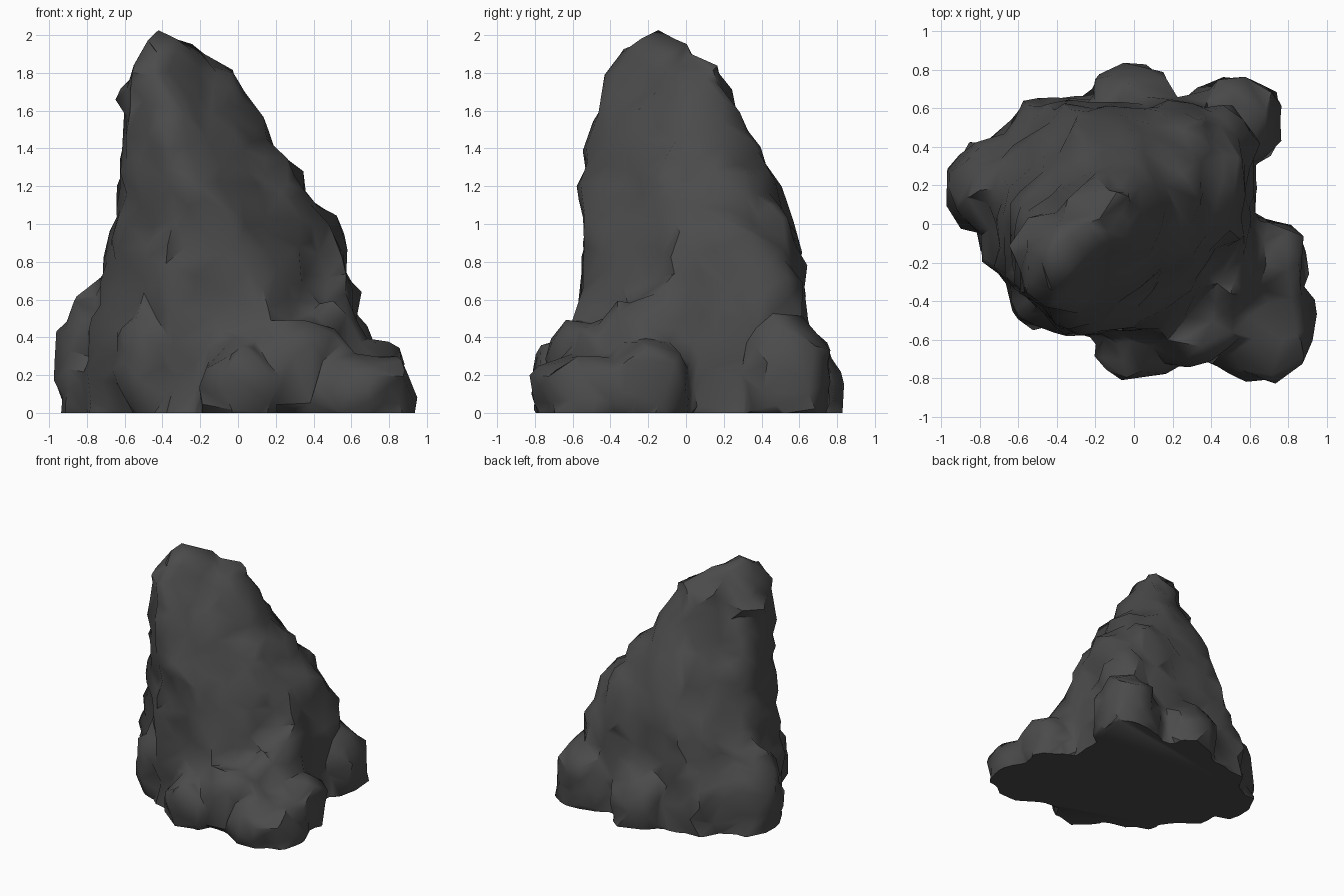
import bpy, bmesh, math, random
from mathutils import Vector, noise

random.seed(4)
cube = bpy.data.objects.get("Cube")
if cube:
    bpy.data.objects.remove(cube, do_unlink=True)

stone = bpy.data.materials.new("dark_stone")
stone.use_nodes = True
stone.diffuse_color = (0.07, 0.07, 0.07, 1)
stone.node_tree.nodes["Principled BSDF"].inputs["Base Color"].default_value = (0.07, 0.07, 0.07, 1)

bm = bmesh.new()


def octagon(z, reach):
    """Eight-sided slice, given how far it reaches every 45 degrees from +x."""
    ring = []
    turn = math.radians(45)
    for i in range(8):
        a, b = i * turn, (i + 1) * turn
        r, s = reach[i], reach[(i + 1) % 8]
        x = (r * math.sin(b) - s * math.sin(a)) / math.sin(turn)
        y = (s * math.cos(a) - r * math.cos(b)) / math.sin(turn)
        ring.append(bm.verts.new((x, y, z)))
    return ring


def spire(slices):
    """Loft the slices into a closed solid."""
    rings = [octagon(z, reach) for z, *reach in slices]
    for low, high in zip(rings, rings[1:]):
        for i in range(8):
            j = (i + 1) % 8
            bm.faces.new((low[i], low[j], high[j], high[i]))
    bm.faces.new(rings[0][::-1])
    bm.faces.new(rings[-1])


def boulder(x, y, z, rx, ry, rz):
    """Jittered, slightly boxy ball."""
    made = bmesh.ops.create_icosphere(bm, subdivisions=2, radius=1)
    for v in made["verts"]:
        p = v.co.normalized()
        p *= (p.x ** 4 + p.y ** 4 + p.z ** 4) ** -0.12 * random.uniform(0.9, 1.04)
        v.co = (x + p.x * rx, y + p.y * ry, z + p.z * rz)


# Leaning spire: height, then reach to left, back left, back and so on round
spire([(-0.1, 0.63, 0.75, 0.65, 0.82, 0.8, 0.65, 0.58, 0.6),
       (0.15, 0.63, 0.78, 0.65, 0.82, 0.8, 0.66, 0.58, 0.62),
       (0.4, 0.61, 0.76, 0.64, 0.78, 0.78, 0.66, 0.57, 0.57),
       (0.75, 0.58, 0.69, 0.61, 0.67, 0.7, 0.66, 0.54, 0.45),
       (1.0, 0.48, 0.62, 0.56, 0.58, 0.63, 0.65, 0.53, 0.38),
       (1.2, 0.35, 0.45, 0.46, 0.51, 0.62, 0.65, 0.55, 0.28),
       (1.4, 0.18, 0.29, 0.37, 0.43, 0.6, 0.64, 0.53, 0.2),
       (1.6, 0.1, 0.22, 0.3, 0.37, 0.57, 0.64, 0.46, 0.11),
       (1.8, -0.05, 0.1, 0.15, 0.32, 0.55, 0.62, 0.42, 0.03),
       (1.93, -0.21, -0.12, -0.01, 0.29, 0.51, 0.56, 0.33, -0.05),
       (2.0, -0.36, -0.31, -0.1, 0.25, 0.47, 0.5, 0.25, -0.12)])

# Boulders: front foot, back lobes, then lumps on the flanks
for b in [
    (0.65, -0.53, 0.08, 0.3, 0.29, 0.25), (0.02, -0.64, 0.12, 0.21, 0.2, 0.25),
    (0.32, -0.47, 0.2, 0.28, 0.28, 0.34), (0.66, -0.2, 0.12, 0.24, 0.24, 0.28),
    (0.45, -0.2, 0.32, 0.22, 0.28, 0.32), (-0.02, 0.6, 0.15, 0.26, 0.22, 0.28),
    (0.51, 0.52, 0.18, 0.27, 0.26, 0.32), (0.42, 0.4, 0.5, 0.22, 0.22, 0.38),
    (-0.74, 0.2, 0.18, 0.23, 0.24, 0.5), (-0.45, 0.46, 0.25, 0.22, 0.19, 0.3),
    (-0.46, -0.36, 0.25, 0.19, 0.19, 0.3), (-0.53, -0.1, 1.67, 0.1, 0.15, 0.09),
    (0.2, 0.18, 1.17, 0.17, 0.19, 0.17), (0.42, 0.22, 0.82, 0.18, 0.23, 0.22),
    (0.02, 0.46, 0.85, 0.25, 0.13, 0.2),
]:
    boulder(*b)

mesh = bpy.data.meshes.new("rock_spire")
bm.to_mesh(mesh)
bm.free()
rock = bpy.data.objects.new("rock_spire", mesh)
bpy.context.collection.objects.link(rock)


def bake():
    """Replace the mesh by its modified result."""
    graph = bpy.context.evaluated_depsgraph_get()
    result = bpy.data.meshes.new_from_object(rock.evaluated_get(graph))
    rock.modifiers.clear()
    rock.data = result


# Fuse all the stones into one skin and round the joints a little
fuse = rock.modifiers.new("fuse", "REMESH")
fuse.mode = "VOXEL"
fuse.voxel_size = 0.03
soften = rock.modifiers.new("soften", "SMOOTH")
soften.iterations = 3
bake()

# Weathered lumps and dents
for v in rock.data.vertices:
    p = v.co.copy()
    push = noise.noise_vector(p * 3.5 + Vector((5, 2, 7))) * 0.035
    push += noise.noise_vector(p * 7 + Vector((1, 8, 3))) * 0.035
    v.co = p + push

# Chisel down to coarse facets
chisel = rock.modifiers.new("chisel", "DECIMATE")
chisel.ratio = 1500 / (2 * len(rock.data.polygons))
bake()

# Slice the base flat
bm = bmesh.new()
bm.from_mesh(rock.data)
bmesh.ops.bisect_plane(bm, geom=bm.verts[:] + bm.edges[:] + bm.faces[:],
                       plane_co=(0, 0, 0), plane_no=(0, 0, 1), clear_inner=True)
bmesh.ops.holes_fill(bm, edges=[e for e in bm.edges if e.is_boundary])
bmesh.ops.recalc_face_normals(bm, faces=bm.faces[:])
bm.to_mesh(rock.data)
bm.free()
rock.data.name = "rock_spire"
rock.data.materials.clear()
rock.data.materials.append(stone)

bpy.ops.object.select_all(action="DESELECT")
rock.select_set(True)
bpy.context.view_layer.objects.active = rock
bpy.ops.object.shade_smooth_by_angle(angle=math.radians(45))
